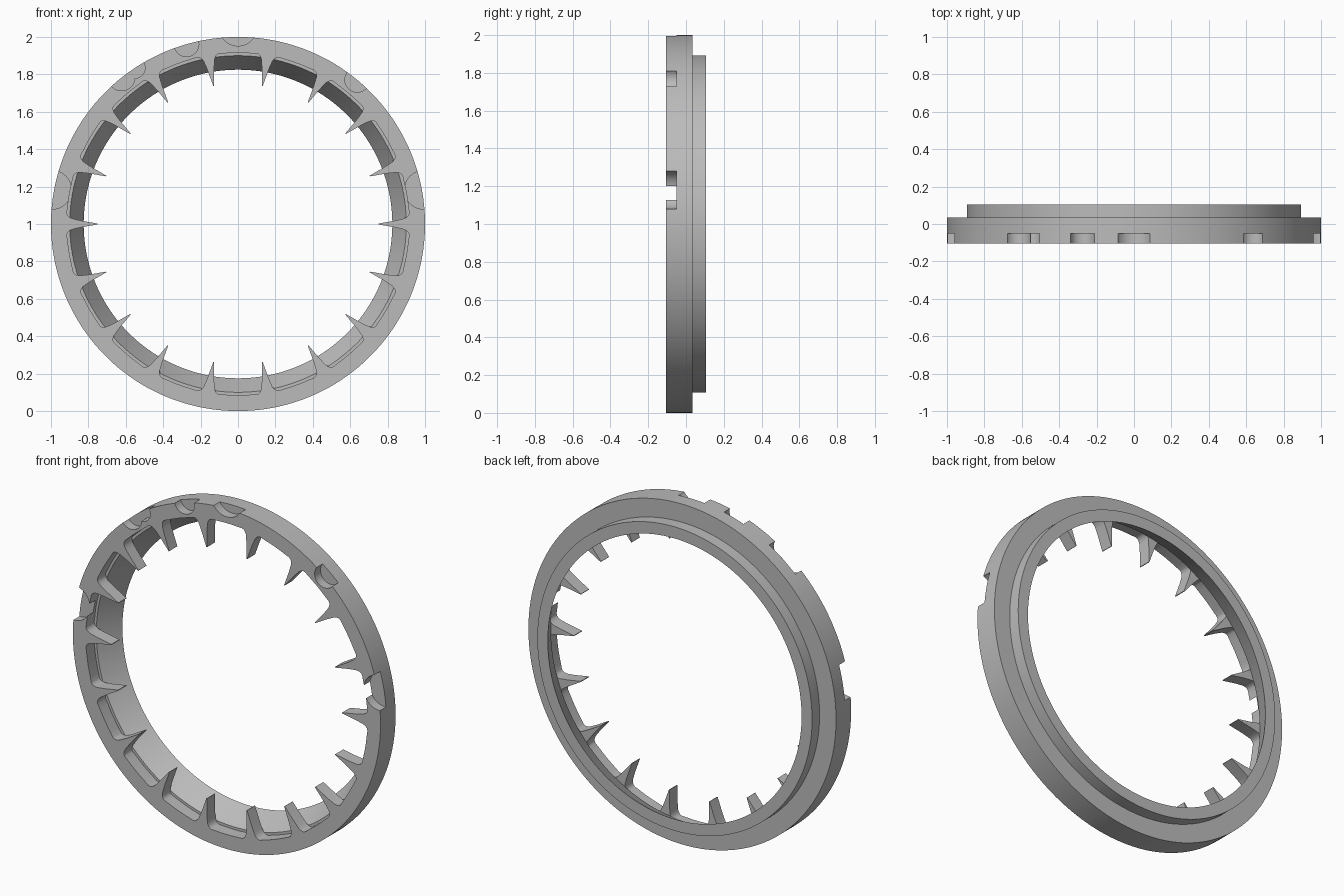
import bpy
import bmesh
from math import radians, degrees, atan2, hypot, sin, cos, pi

if "Cube" in bpy.data.objects:
    bpy.data.objects.remove(bpy.data.objects["Cube"], do_unlink=True)

FRONT, TOOTH_BACK, STEP, BACK = -0.105, -0.03, 0.035, 0.105
TEETH = 18
POCKET_R = 0.915

grey = bpy.data.materials.new("plain grey")
grey.use_nodes = True
grey.diffuse_color = (0.5, 0.5, 0.5, 1)
grey.node_tree.nodes["Principled BSDF"].inputs["Base Color"].default_value = (0.5, 0.5, 0.5, 1)

# Half outline of one tooth: sideways offset and distance from the axis
half_tooth = [(0.002, 0.75), (0.018, 0.84), (0.026, 0.873), (0.030, 0.889),
              (0.038, 0.903), (0.048, 0.912), (0.06, POCKET_R)]


def inner_outline():
    """Angle and radius of the toothed inner edge, all the way round."""
    pitch = 360 / TEETH
    flank = [(degrees(atan2(w, r)), hypot(w, r)) for w, r in half_tooth]
    start = flank[-1][0]
    flat = [(start + (pitch - 2 * start) * i / 6, POCKET_R) for i in range(1, 6)]
    period = flank + flat + [(pitch - a, r) for a, r in reversed(flank)]
    return [(radians(k * pitch + a), r) for k in range(TEETH) for a, r in period]


# Toothed ring: a cross-section swept round the y axis
bm = bmesh.new()
sections = []
for angle, inner in inner_outline():
    profile = [(1, FRONT), (1, STEP), (0.893, STEP), (0.893, BACK), (0.825, BACK),
               (0.9, TOOTH_BACK), (inner, TOOTH_BACK), (inner, FRONT)]
    sections.append([bm.verts.new((r * cos(angle), y, 1 + r * sin(angle)))
                     for r, y in profile])
for i, here in enumerate(sections):
    after = sections[(i + 1) % len(sections)]
    for j in range(len(here)):
        k = (j + 1) % len(here)
        bm.faces.new((here[j], here[k], after[k], after[j]))
bmesh.ops.recalc_face_normals(bm, faces=bm.faces)
mesh = bpy.data.meshes.new("toothed_ring")
bm.to_mesh(mesh)
bm.free()
ring = bpy.data.objects.new("toothed_ring", mesh)
bpy.context.collection.objects.link(ring)
mesh.materials.append(grey)

# Round notches in the front outer edge: angle, centre distance, radius
notches = [(90, 1.055, 0.103), (106, 1.0, 0.066), (123.5, 1.0, 0.055),
           (128.5, 1.0, 0.07), (50.4, 1.0, 0.066),
           (10.4, 1.01, 0.103), (169.6, 1.01, 0.103)]
for angle, distance, radius in notches:
    a = radians(angle)
    bpy.ops.mesh.primitive_cylinder_add(
        vertices=48, radius=radius, depth=0.15, rotation=(pi / 2, 0, 0),
        location=(distance * cos(a), -0.125, 1 + distance * sin(a)))
    cutter = bpy.context.object
    cutter.name = "notch_cutter"
    cutter.hide_render = True
    cutter.data.materials.append(grey)
    cut = ring.modifiers.new("notch", "BOOLEAN")
    cut.operation = "DIFFERENCE"
    cut.solver = "EXACT"
    cut.object = cutter
    bpy.context.view_layer.objects.active = ring
    bpy.ops.object.modifier_apply(modifier=cut.name)
    bpy.data.objects.remove(cutter, do_unlink=True)

# Smooth round walls with crisp edges
bpy.ops.object.select_all(action="DESELECT")
ring.select_set(True)
bpy.context.view_layer.objects.active = ring
bpy.ops.object.shade_smooth_by_angle(angle=radians(30))
